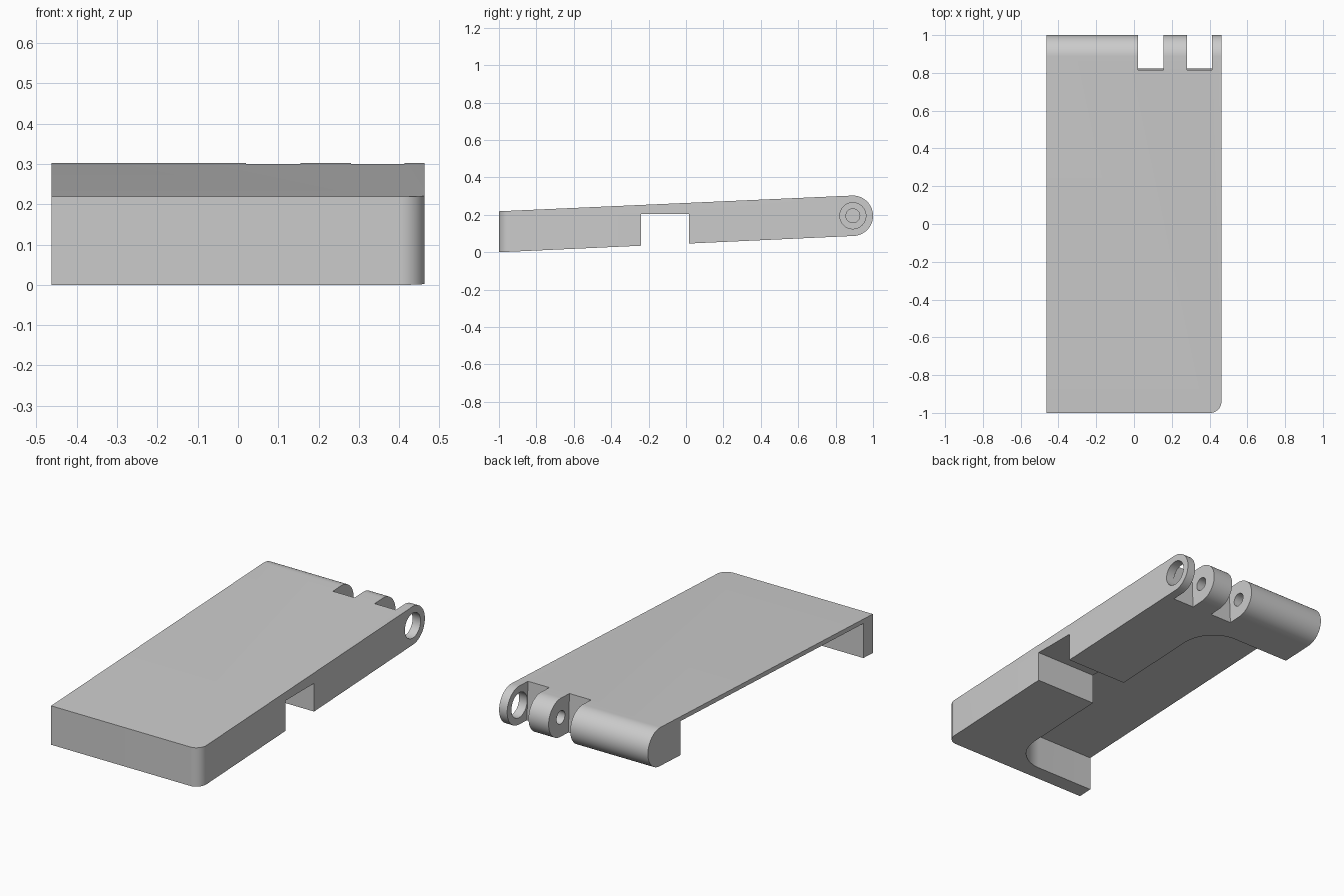
import bpy, bmesh, math
from mathutils import Vector

cube = bpy.data.objects.get("Cube")
if cube:
    bpy.data.objects.remove(cube, do_unlink=True)

W = 0.463                       # half width
PIN_Y, PIN_Z, PIN_R = 0.892, 0.195, 0.108
SLOPE = 0.0445                  # rise of the tilted plate


def top_z(y):
    return 0.219 + SLOPE * (y + 1)


def arc(cx, cy, r, start, end, steps=16):
    """Points on an arc, angles in degrees."""
    angles = [math.radians(start + (end - start) * i / steps) for i in range(steps + 1)]
    return [(cx + r * math.cos(a), cy + r * math.sin(a)) for a in angles]


def prism(name, bottom, top):
    """Solid between two matching outlines."""
    bm = bmesh.new()
    low = [bm.verts.new(p) for p in bottom]
    high = [bm.verts.new(p) for p in top]
    bm.faces.new(low)
    bm.faces.new(high)
    for i in range(len(low)):
        j = (i + 1) % len(low)
        bm.faces.new((low[i], low[j], high[j], high[i]))
    bmesh.ops.recalc_face_normals(bm, faces=bm.faces)
    mesh = bpy.data.meshes.new(name)
    bm.to_mesh(mesh)
    bm.free()
    obj = bpy.data.objects.new(name, mesh)
    bpy.context.collection.objects.link(obj)
    return obj


def along_x(name, outline, x0, x1):
    return prism(name, [(x0, y, z) for y, z in outline], [(x1, y, z) for y, z in outline])


def cut(target, cutter):
    """Subtract the cutter, then remove it."""
    mod = target.modifiers.new("cut", "BOOLEAN")
    mod.operation, mod.solver, mod.object = "DIFFERENCE", "EXACT", cutter
    bpy.context.view_layer.objects.active = target
    bpy.ops.object.modifier_apply(modifier=mod.name)
    bpy.data.objects.remove(cutter, do_unlink=True)


# Tilted body with a round hinge end
tilt = math.degrees(math.atan(SLOPE))
profile = [(-1, top_z(-1)), (-1, 0)] + arc(PIN_Y, PIN_Z, PIN_R, tilt - 90, tilt + 90, 32)
body = along_x("hinged_cover", profile, -W, W)

# Round the upright front left corner
bm = bmesh.new()
bm.from_mesh(body.data)
corner = [e for e in bm.edges
          if all(v.co.x > W - 0.001 and v.co.y < -0.999 for v in e.verts)]
bmesh.ops.bevel(bm, geom=corner, offset=0.06, segments=12, profile=0.5, affect="EDGES")
bm.to_mesh(body.data)
bm.free()

# Underside pocket, open on one side, leaving a thin plate
IN_X, Y0, Y1, R = 0.085, -0.915, 0.71, 0.19
plan = [(-W - 0.1, Y0)] + arc(IN_X - R, Y0 + R, R, -90, 0) \
    + arc(IN_X - R, Y1 - R, R, 0, 90) + [(-W - 0.1, Y1)]
cut(body, prism("pocket", [(x, y, -0.2) for x, y in plan],
                [(x, y, top_z(y) - 0.025) for x, y in plan]))

# Notch through the side wall
cut(body, along_x("notch", [(-0.24, -0.1), (0.015, -0.1), (0.015, 0.205), (-0.24, 0.205)],
                  0.02, W + 0.1))

# Gaps between the hinge knuckles
for x0, x1 in ((0.02, 0.155), (0.28, 0.413)):
    cut(body, along_x("gap", [(0.828, 0), (1.1, 0), (1.1, 0.4), (0.81, 0.4)], x0, x1))

# Wide outer pin hole, then a narrow hole ending inside the long barrel
for radius, x0, x1 in ((0.07, 0.35, W + 0.1), (0.037, -0.15, 0.35)):
    cut(body, along_x("pin_hole", arc(PIN_Y, PIN_Z, radius, 0, 348.75, 31), x0, x1))

# Finish
grey = bpy.data.materials.new("plain_grey")
grey.use_nodes = True
colour = (0.6, 0.6, 0.6, 1)
grey.diffuse_color = colour
grey.node_tree.nodes["Principled BSDF"].inputs["Base Color"].default_value = colour
body.data.materials.clear()
body.data.materials.append(grey)
for face in body.data.polygons:
    face.material_index = 0
bpy.ops.object.select_all(action="DESELECT")
body.select_set(True)
bpy.context.view_layer.objects.active = body
bpy.ops.object.shade_smooth_by_angle(angle=math.radians(30))
